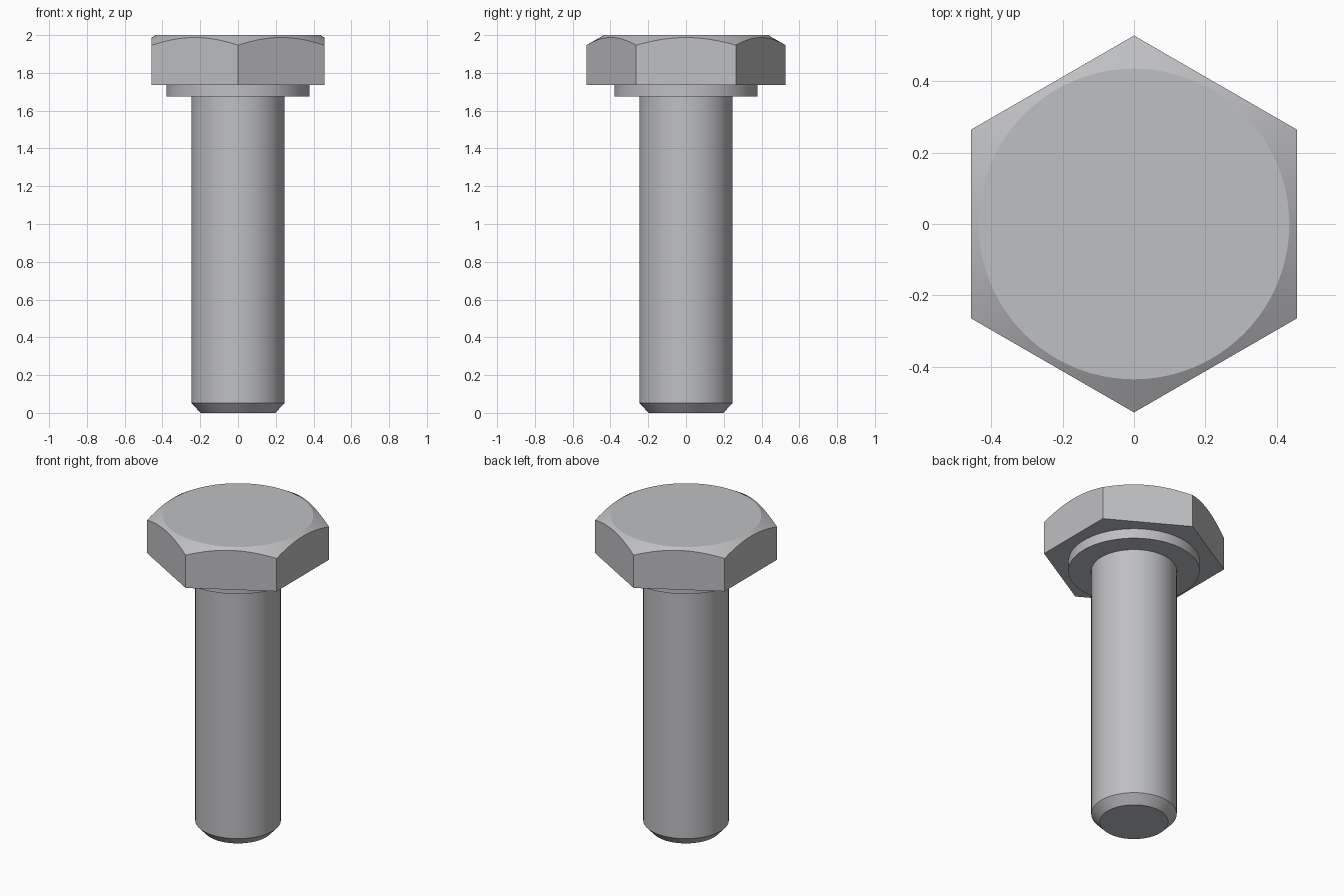
import bpy, bmesh
from math import sin, cos, pi, tan, radians

if "Cube" in bpy.data.objects:
    bpy.data.objects.remove(bpy.data.objects["Cube"])

SEG = 96
steel = bpy.data.materials.new("steel grey")
steel.use_nodes = True
grey = (0.52, 0.525, 0.54, 1)
steel.diffuse_color = grey
steel.node_tree.nodes["Principled BSDF"].inputs["Base Color"].default_value = grey


def stack_rings(name, rings):
    """Skin closed rings of points from bottom to top and cap both ends."""
    bm = bmesh.new()
    loops = [[bm.verts.new(p) for p in ring] for ring in rings]
    for low, high in zip(loops, loops[1:]):
        for i in range(SEG):
            j = (i + 1) % SEG
            bm.faces.new((low[i], low[j], high[j], high[i]))
    bm.faces.new(loops[0][::-1])
    bm.faces.new(loops[-1])
    mesh = bpy.data.meshes.new(name)
    bm.to_mesh(mesh)
    bm.free()
    mesh.materials.append(steel)
    obj = bpy.data.objects.new(name, mesh)
    bpy.context.collection.objects.link(obj)
    bpy.ops.object.select_all(action="DESELECT")
    obj.select_set(True)
    bpy.context.view_layer.objects.active = obj
    bpy.ops.object.shade_smooth_by_angle(angle=radians(20))
    return obj


angles = [pi / 2 + 2 * pi * i / SEG for i in range(SEG)]


def circle(r, z):
    return [(r * cos(a), r * sin(a), z) for a in angles]


# Shank with a chamfered tip, and the round collar under the head
stack_rings("shank", [circle(0.198, 0), circle(0.247, 0.053), circle(0.247, 1.675)])
stack_rings("collar", [circle(0.379, 1.674), circle(0.379, 1.738)])

# Hexagonal head: its flats meet a 30 degree cone around the round top
FLAT, TOP_R, TOP = 0.457, 0.435, 2.0
base, rim = [], []
for a in angles:
    r = FLAT / cos((a % (pi / 3)) if a % (pi / 3) < pi / 6 else pi / 3 - a % (pi / 3))
    x, y = r * cos(a), r * sin(a)
    base.append((x, y, 1.737))
    rim.append((x, y, TOP - (r - TOP_R) * tan(radians(30))))
stack_rings("hex_head", [base, rim, circle(TOP_R, TOP)])
